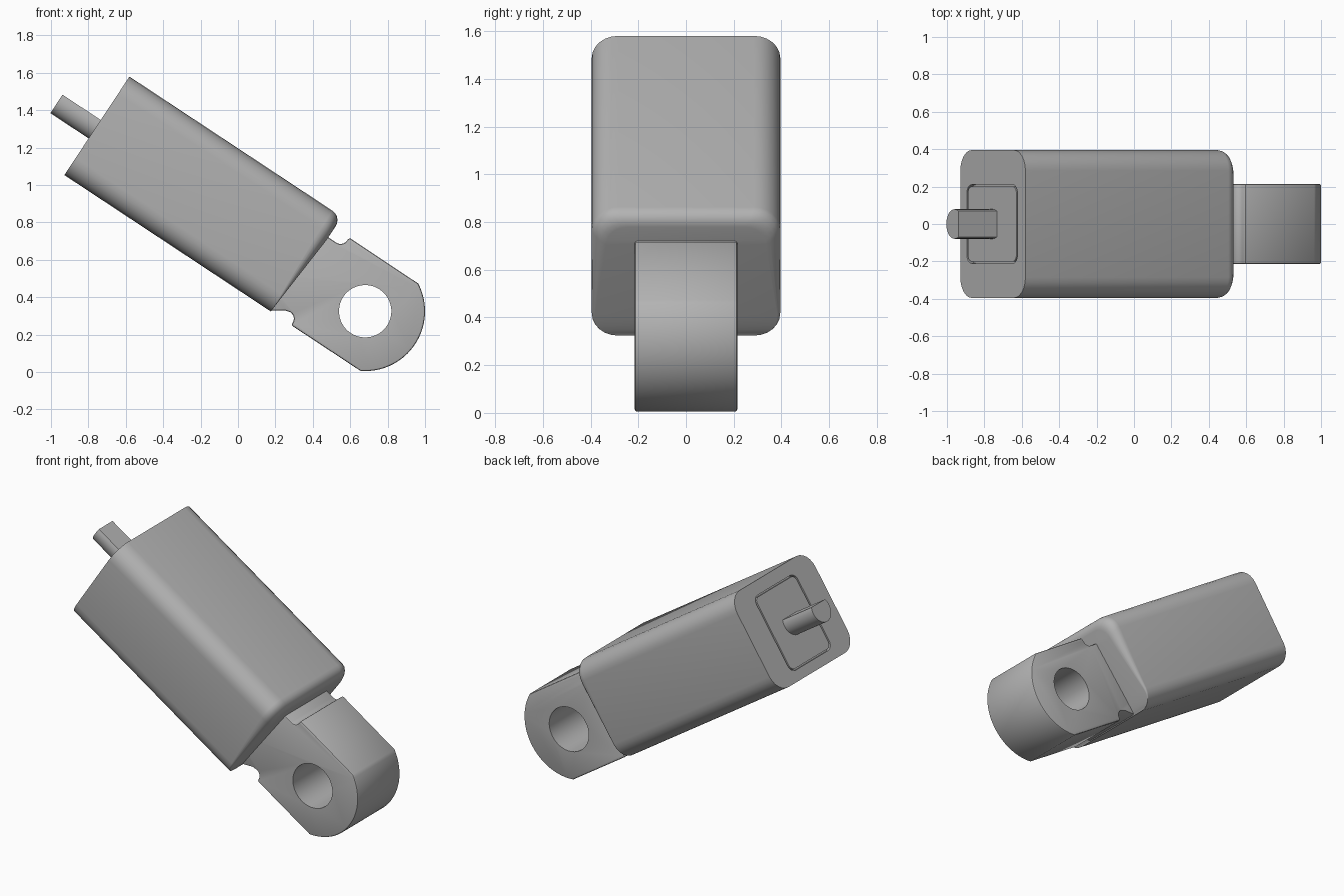
import bpy, bmesh, math

old = bpy.data.objects.get("Cube")
if old:
    bpy.data.objects.remove(old, do_unlink=True)

TILT = math.radians(33.45)

grey = bpy.data.materials.new("plain grey")
grey.use_nodes = True
grey.diffuse_color = (0.45, 0.45, 0.45, 1)
grey.node_tree.nodes["Principled BSDF"].inputs["Base Color"].default_value = (0.45, 0.45, 0.45, 1)


# Parts are drawn along the x axis and tilted about y
def add_object(name, bm):
    bmesh.ops.recalc_face_normals(bm, faces=bm.faces)
    mesh = bpy.data.meshes.new(name)
    bm.to_mesh(mesh)
    bm.free()
    obj = bpy.data.objects.new(name, mesh)
    bpy.context.collection.objects.link(obj)
    mesh.materials.append(grey)
    obj.rotation_euler.y = TILT
    return obj


def prism(name, outline, offset):
    bm = bmesh.new()
    face = bm.faces.new([bm.verts.new(p) for p in outline])
    side = bmesh.ops.extrude_face_region(bm, geom=[face])["geom"]
    bmesh.ops.translate(bm, vec=offset, verts=[v for v in side if isinstance(v, bmesh.types.BMVert)])
    return add_object(name, bm)


def activate(obj):
    bpy.ops.object.select_all(action='DESELECT')
    obj.select_set(True)
    bpy.context.view_layer.objects.active = obj


def apply_modifiers(obj):
    activate(obj)
    for m in list(obj.modifiers):
        bpy.ops.object.modifier_apply(modifier=m.name)


def cut(obj, cutter):
    m = obj.modifiers.new("cut", 'BOOLEAN')
    m.operation, m.solver, m.object = 'DIFFERENCE', 'EXACT', cutter
    apply_modifiers(obj)
    bpy.data.objects.remove(cutter, do_unlink=True)


def smooth(obj):
    activate(obj)
    bpy.ops.object.shade_smooth_by_angle(angle=math.radians(30))


def arc(cx, cz, r, a0, a1, n):
    return [(cx + r * math.cos(math.radians(a0 + (a1 - a0) * i / n)),
             cz + r * math.sin(math.radians(a0 + (a1 - a0) * i / n))) for i in range(n + 1)]


def rounded_rect(half, low, high, r, n=6):
    corners = [(half - r, high - r, 0), (r - half, high - r, 90),
               (r - half, low + r, 180), (half - r, low + r, 270)]
    return [p for y, z, a in corners for p in arc(y, z, r, a, a + 90, n)]


# Housing: rounded box with a slanted far end, its fillet fading downwards
LOW, HIGH, HALF, BACK = 0.367, 0.998, 0.395, -1.355
STEPS = 5


def end_x(z):
    return min(0.006, 0.006 - 0.038 * (0.888 - z) / 0.52)


bm = bmesh.new()
outer = rounded_rect(HALF, LOW, HIGH, 0.11)
rings = [[bm.verts.new((BACK, y, z)) for y, z in outer]]
for k in range(STEPS + 1):
    a = math.pi / 2 * k / STEPS
    ring = []
    for y, z in outer:
        r = 0.06 * min(1, max(0.03, (z - LOW) / 0.5))
        shift = r * (1 - math.cos(a))
        yy = y * (1 - shift / HALF)
        zz = z - shift * max(0, (z - 0.68) / (HIGH - 0.68))
        ring.append(bm.verts.new((end_x(z) - r * (1 - math.sin(a)), yy, zz)))
    rings.append(ring)
count = len(outer)
for a, b in zip(rings, rings[1:]):
    for i in range(count):
        j = (i + 1) % count
        bm.faces.new((a[i], a[j], b[j], b[i]))
bm.faces.new(rings[0])
# Far cap as strips joining mirrored points
order = rings[-1]
half = count // 2
right = order[half + half // 2:] + order[:half // 2]
left = list(reversed(order[half // 2:half + half // 2]))
for i in range(half - 1):
    bm.faces.new((right[i], right[i + 1], left[i + 1], left[i]))
housing = add_object("housing", bm)

pocket = [(BACK - 0.1, y, z) for y, z in rounded_rect(0.21, 0.43, 0.92, 0.045)]
cut(housing, prism("pocket_cutter", pocket, (0.125, 0, 0)))
smooth(housing)

# Inner block sitting in the pocket with a thin gap round it
block = [(BACK, y, z) for y, z in rounded_rect(0.2, 0.44, 0.91, 0.035)]
smooth(prism("inner_block", block, (0.06, 0, 0)))

# Rod with a flat top
flat = math.degrees(math.asin(0.039 / 0.079))
rod = [(-1.6, y, z) for y, z in arc(0, 0.681, 0.079, 180 - flat, 360 + flat, 24)]
smooth(prism("flat_topped_rod", rod, (0.27, 0, 0)))

# Mounting lug: necked tongue with a round end and a cross hole
HX, HZ = 0.388, 0.646
lug_outline = [(-0.2, 0.5), (-0.034, 0.372), (0.027, 0.413)]
lug_outline += arc(0.058, 0.38, 0.041, 90, 0, 5) + [(0.1, 0.366)]
lug_outline += arc(HX, HZ, 0.32, -61, 61, 32)
lug_outline += [(0.1, 0.927)] + arc(0.058, 0.908, 0.041, 0, -90, 5) + [(-0.2, 0.867)]
lug = prism("mounting_lug", [(x, -0.215, z) for x, z in lug_outline], (0, 0.43, 0))
bevel = lug.modifiers.new("soft_edges", 'BEVEL')
bevel.width, bevel.segments, bevel.limit_method = 0.01, 2, 'ANGLE'
bevel.angle_limit = math.radians(75)
apply_modifiers(lug)
hole = [(x, -0.5, z) for x, z in arc(HX, HZ, 0.14, 0, 352.5, 47)]
cut(lug, prism("hole_cutter", hole, (0, 1, 0)))
smooth(lug)
